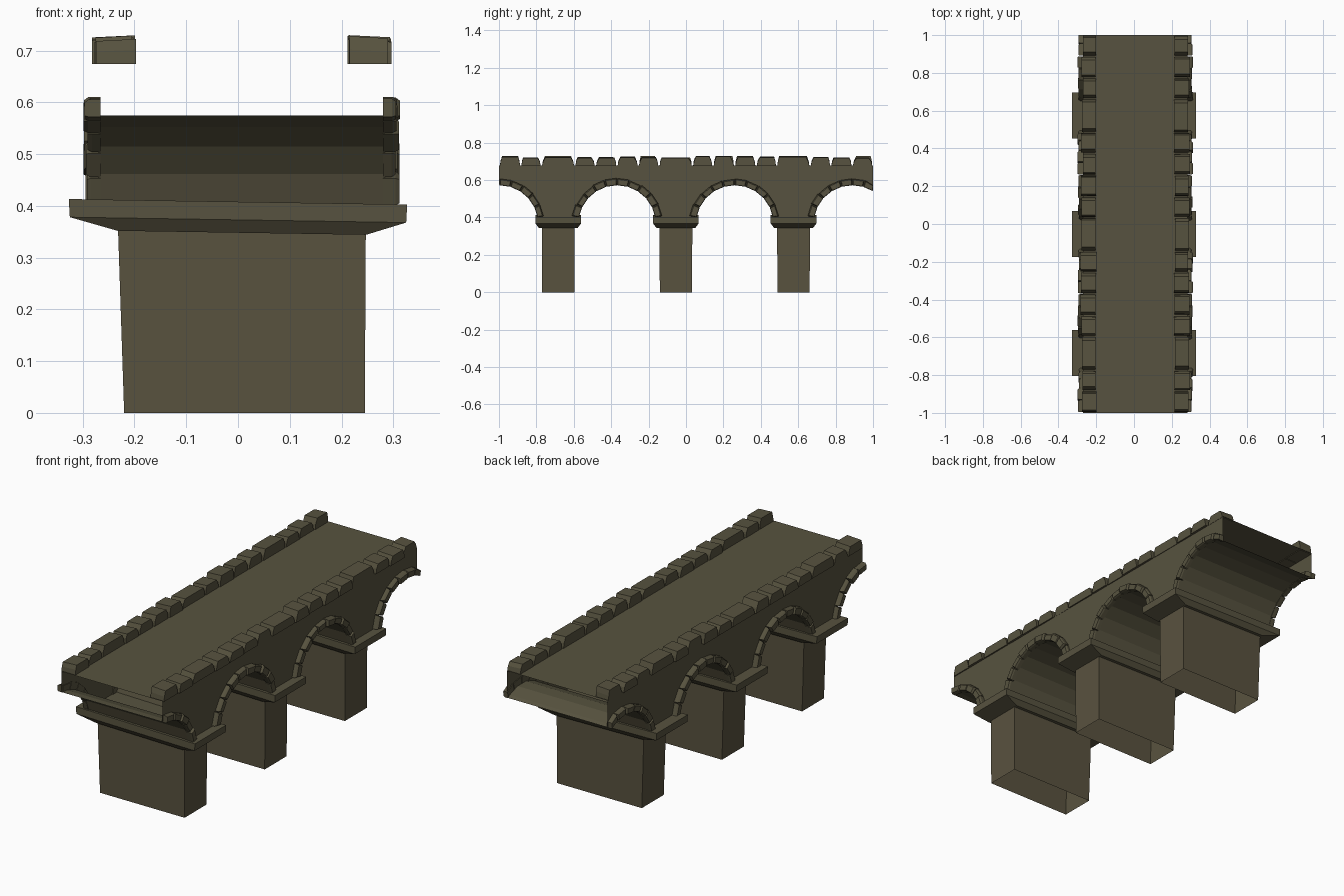
import bpy, bmesh, math, random
from mathutils import Vector

if "Cube" in bpy.data.objects:
    bpy.data.objects.remove(bpy.data.objects["Cube"])

random.seed(4)


def material(name, rgb):
    m = bpy.data.materials.new(name)
    m.diffuse_color = (*rgb, 1)
    m.use_nodes = True
    m.node_tree.nodes["Principled BSDF"].inputs["Base Color"].default_value = m.diffuse_color
    return m


STONE = material("weathered stone", (0.096, 0.086, 0.050))
PIER = material("brown pier stone", (0.100, 0.085, 0.050))

PIERS = [-0.683, -0.054, 0.575]      # pier centres along y
PITCH = 0.629
ARCHES = [PIERS[0] - PITCH / 2 + i * PITCH for i in range(4)]
CX, WALL, DECK = 0.007, 0.277, 0.677  # centre line, half width, deck height
ARCH_Z, R_IN, R_OUT = 0.365, 0.21, 0.243
START = math.radians(9.6)


def finish(bm, name, mat):
    bmesh.ops.recalc_face_normals(bm, faces=bm.faces[:])
    me = bpy.data.meshes.new(name)
    bm.to_mesh(me)
    bm.free()
    me.materials.append(mat)
    ob = bpy.data.objects.new(name, me)
    bpy.context.collection.objects.link(ob)
    return ob


def loft(bm, rings, cap_start=True, cap_end=True):
    """Join rings of points with side faces, optionally capped."""
    vs = [[bm.verts.new(p) for p in r] for r in rings]
    n = len(vs[0])
    for a, b in zip(vs, vs[1:]):
        for i in range(n):
            j = (i + 1) % n
            bm.faces.new((a[i], a[j], b[j], b[i]))
    if cap_start:
        bm.faces.new(vs[0][::-1])
    if cap_end:
        bm.faces.new(vs[-1])


def rect(cx, cy, hx, hy, z, tilt=0.0):
    return [Vector((cx + sx * hx, cy + sy * hy, z - tilt * sx * hx))
            for sx, sy in ((-1, -1), (1, -1), (1, 1), (-1, 1))]


# Piers: hollow, open at the base
for k, y in enumerate(PIERS):
    bm = bmesh.new()
    loft(bm, [rect(0.0125, y, 0.2325, 0.086, 0),
              rect(0.0075, y, 0.2395, 0.088, 0.36)], False, False)
    finish(bm, f"pier_{k + 1}", PIER)

    # Flared cap, slightly out of level
    bm = bmesh.new()
    t = 0.016
    loft(bm, [rect(0.0075, y, 0.24, 0.104, 0.348, t),
              rect(0, y, 0.325, 0.122, 0.373, t),
              rect(0, y, 0.327, 0.122, 0.408, t)])
    finish(bm, f"pier_cap_{k + 1}", STONE)

# Underside profile of the bridge: arch curves clipped to the bridge ends
SEG = 9
profile = []                           # (y, z, springing index)
for cy in ARCHES:
    for i in range(SEG + 1):
        a = math.pi - START - (math.pi - 2 * START) * i / SEG
        y, z = cy + R_IN * math.cos(a), ARCH_Z + R_IN * math.sin(a)
        if -1 < y < 1:
            profile.append((y, z, i))
for end in (-1, 1):
    cy = ARCHES[0] if end < 0 else ARCHES[-1]
    z = ARCH_Z + math.sqrt(R_IN ** 2 - (end - cy) ** 2)
    profile.insert(0 if end < 0 else len(profile), (end, z, -1))

# Hollow shell: side walls, deck and arch barrels, open at both ends
bm = bmesh.new()
cols = []
for y, z, i in profile:
    cols.append([bm.verts.new(p) for p in (
        (CX - WALL, y, z), (CX - WALL, y, DECK),
        (CX + WALL, y, DECK), (CX + WALL, y, z))])
for (a, b, p) in zip(cols, cols[1:], profile):
    for s in range(4):
        if s == 3 and p[2] == SEG:     # over a pier there is no underside
            continue
        t = (s + 1) % 4
        bm.faces.new((a[s], a[t], b[t], b[s]))
finish(bm, "bridge_shell", STONE)

# Arch stones: projecting wedges around every arch on both sides
VOUS = 10
bm = bmesh.new()
for side in (-1, 1):
    for cy in ARCHES:
        step = (math.pi - 2 * START) / VOUS
        for i in range(VOUS):
            a0 = START + i * step + 0.008
            a1 = START + (i + 1) * step - 0.008
            mid = cy + R_OUT * math.cos((a0 + a1) / 2)
            if abs(mid) > 0.995:
                continue
            out = random.uniform(0.297, 0.306)
            ro = R_OUT + random.uniform(-0.004, 0.003)
            ri = R_IN - 0.003
            rings = []
            for x, inset in ((WALL - 0.004, 0), (out - 0.008, 0), (out, 0.006)):
                ring = []
                for r, a in ((ri + inset * 0.4, a0), (ro - inset, a0),
                             (ro - inset, a1), (ri + inset * 0.4, a1)):
                    a += inset * 3 * (1 if a in (a0,) else -1)
                    y = max(-1, min(1, cy + r * math.cos(a)))
                    ring.append((CX + side * x, y, ARCH_Z + r * math.sin(a)))
                rings.append(ring)
            loft(bm, rings)
finish(bm, "arch_stones", STONE)

# Parapet stones: a long one over each pier, four short ones over each arch
LENGTHS = [0.179, 0.110, 0.115, 0.115, 0.110]
bm = bmesh.new()
for side in (-1, 1):
    y, i = PIERS[0] - 0.09 - 0.34, 2
    while y < 0.99:
        y0, y1 = max(y, -1) + 0.003, min(y + LENGTHS[i % 5], 1) - 0.004
        y += LENGTHS[i % 5]
        i += 1
        if y1 - y0 < 0.05:
            continue
        xi = 0.208 + random.uniform(-0.004, 0.004)
        xo = 0.278 + random.uniform(0, 0.012)
        top = random.uniform(0.720, 0.730)
        s0, s1 = random.uniform(0.008, 0.02), random.uniform(0.008, 0.02)
        rings = []
        for za, zb, c in ((DECK - 0.003, DECK - 0.003, 0),
                          (0.698, 0.702, 0.3), (top - 0.004, top, 1)):
            ring = []
            for x, yy, z in ((xi, y0 + s0 * c, zb), (xo, y0 + s0 * c, za),
                             (xo, y1 - s1 * c, za), (xi, y1 - s1 * c, zb)):
                ring.append((CX + side * x, yy, z))
            rings.append(ring)
        loft(bm, rings)
finish(bm, "parapet_stones", STONE)
